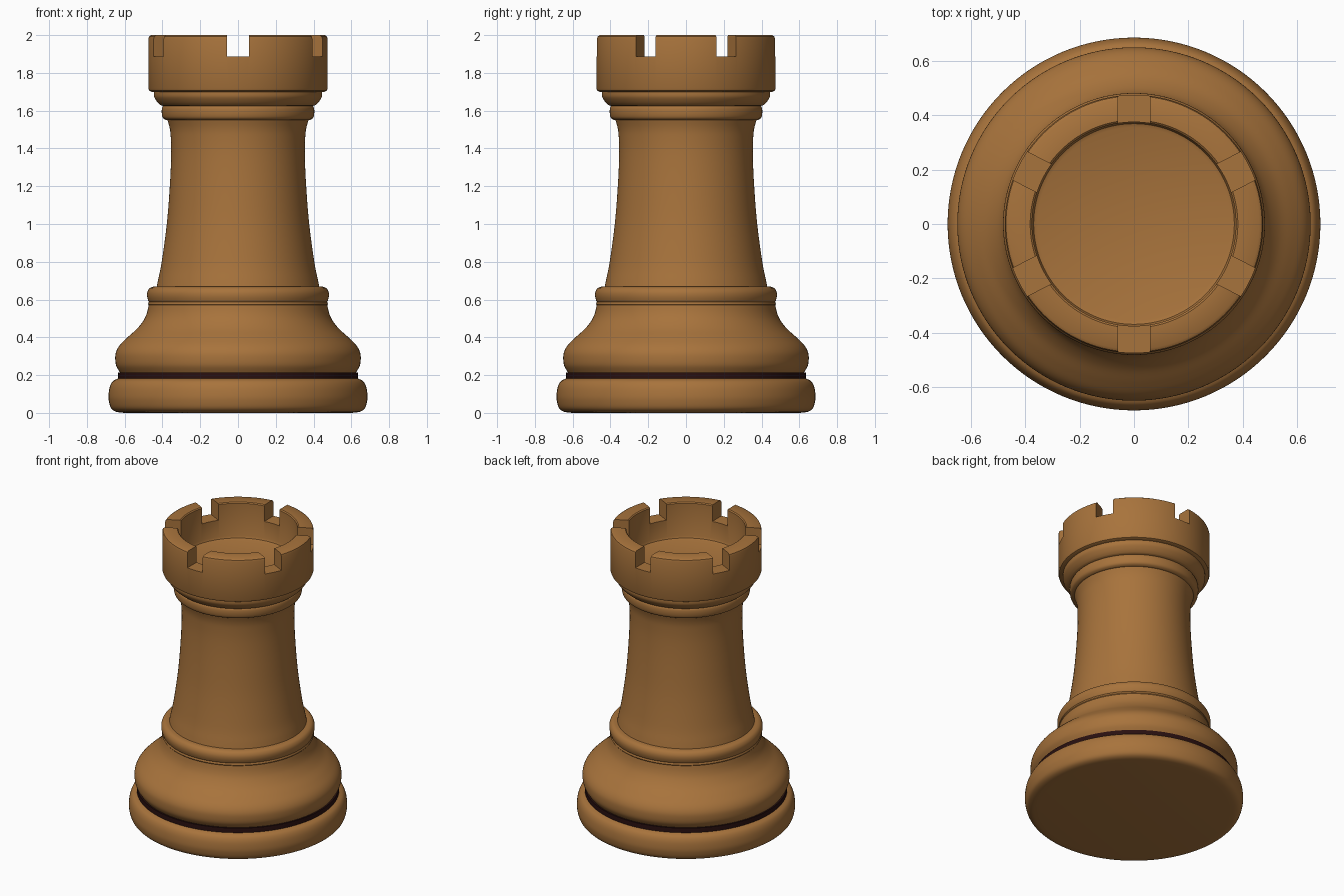
import bpy, bmesh, math
from mathutils import Matrix

if "Cube" in bpy.data.objects:
    bpy.data.objects.remove(bpy.data.objects["Cube"])

SEG = 128


def material(name, rgb):
    m = bpy.data.materials.new(name)
    m.diffuse_color = (*rgb, 1)
    m.use_nodes = True
    m.node_tree.nodes["Principled BSDF"].inputs["Base Color"].default_value = m.diffuse_color
    return m


wood = material("warm_wood", (0.39, 0.172, 0.045))
dark = material("dark_band", (0.022, 0.005, 0.005))


def smooth_curve(pts, n=5):
    """Catmull-Rom curve through the profile points."""
    p = [pts[0]] + pts + [pts[-1]]
    out = []
    for i in range(1, len(p) - 2):
        for k in range(n):
            t = k / n
            out.append(tuple(
                0.5 * (2 * b + (c - a) * t + (2 * a - 5 * b + 4 * c - d) * t * t
                       + (3 * b - a - 3 * c + d) * t ** 3)
                for a, b, c, d in zip(p[i - 1], p[i], p[i + 1], p[i + 2])))
    return out + [pts[-1]]


def finish(obj, mat):
    obj.data.materials.clear()
    obj.data.materials.append(mat)
    bpy.ops.object.select_all(action='DESELECT')
    obj.select_set(True)
    bpy.context.view_layer.objects.active = obj
    bpy.ops.object.shade_smooth_by_angle(angle=math.radians(35))


def lathe(name, profile, mat):
    """Turn an (r, z) profile, listed bottom to top, around the z axis."""
    bm = bmesh.new()
    vs = [bm.verts.new((r, 0, z)) for r, z in profile]
    es = [bm.edges.new(e) for e in zip(vs, vs[1:])]
    bmesh.ops.spin(bm, geom=vs + es, cent=(0, 0, 0), axis=(0, 0, 1),
                   angle=2 * math.pi, steps=SEG, use_merge=True)
    bmesh.ops.remove_doubles(bm, verts=bm.verts, dist=1e-5)
    bmesh.ops.recalc_face_normals(bm, faces=bm.faces)
    # make an open band face outward as well
    f = max(bm.faces, key=lambda f: f.calc_center_median().xy.length)
    if f.normal.xy.dot(f.calc_center_median().xy) < 0:
        bmesh.ops.reverse_faces(bm, faces=bm.faces)
    me = bpy.data.meshes.new(name)
    bm.to_mesh(me)
    bm.free()
    obj = bpy.data.objects.new(name, me)
    bpy.context.collection.objects.link(obj)
    finish(obj, mat)
    return obj


# Foot disc with rounded rim
lathe("base_foot", [(0, 0)] + smooth_curve([
    (0.60, 0), (0.645, 0.006), (0.672, 0.025), (0.684, 0.065), (0.685, 0.10),
    (0.678, 0.14), (0.662, 0.168), (0.635, 0.182)]) + [(0, 0.182)], wood)

# Dark inlaid band
lathe("base_band", [(0.60, 0.18), (0.635, 0.18), (0.635, 0.214), (0.60, 0.214)], dark)

# Bulging lower body
lathe("lower_body", [(0.58, 0.214)] + smooth_curve([
    (0.625, 0.214), (0.645, 0.25), (0.65, 0.29), (0.645, 0.325), (0.625, 0.36),
    (0.585, 0.40), (0.535, 0.445), (0.50, 0.49), (0.482, 0.53), (0.472, 0.575)]), wood)

# Double ring above the body
lathe("lower_ring", [(0.44, 0.566)] + smooth_curve([
    (0.468, 0.566), (0.476, 0.575), (0.472, 0.588)], 3) + smooth_curve([
    (0.474, 0.59), (0.481, 0.615), (0.480, 0.64), (0.468, 0.66), (0.45, 0.668)], 3)
    + [(0.42, 0.668)], wood)

# Tapered shaft
lathe("shaft", smooth_curve([
    (0.434, 0.65), (0.424, 0.70), (0.404, 0.80), (0.377, 1.0), (0.361, 1.2),
    (0.354, 1.36), (0.356, 1.46), (0.362, 1.51), (0.375, 1.555)]), wood)

# Stepped collar under the head
lathe("collar", [(0.36, 1.55)] + smooth_curve([
    (0.38, 1.55), (0.398, 1.562), (0.404, 1.59), (0.402, 1.615), (0.395, 1.625)], 3)
    + smooth_curve([(0.408, 1.628), (0.425, 1.643), (0.443, 1.67), (0.446, 1.69),
                    (0.445, 1.705)], 3), wood)

# Crown: hollow cup
crown = lathe("crown", [
    (0, 1.70), (0.458, 1.70), (0.470, 1.706), (0.475, 1.718), (0.475, 1.98),
    (0.471, 1.993), (0.460, 2.0), (0.382, 2.0), (0.375, 1.994), (0.375, 1.77),
    (0.369, 1.756), (0.355, 1.75), (0, 1.75)], wood)

# Six notches cut through the rim
bm = bmesh.new()
for a in (27, 90, 153, 207, 270, 333):
    bmesh.ops.create_cube(bm, size=1, matrix=(
        Matrix.Rotation(math.radians(a), 4, 'Z')
        @ Matrix.Translation((0.45, 0, 1.986))
        @ Matrix.Diagonal((0.30, 0.116, 0.20, 1))))
me = bpy.data.meshes.new("notch_cutter")
bm.to_mesh(me)
bm.free()
cutter = bpy.data.objects.new("notch_cutter", me)
bpy.context.collection.objects.link(cutter)
cutter.hide_render = True

mod = crown.modifiers.new("notches", 'BOOLEAN')
mod.operation = 'DIFFERENCE'
mod.solver = 'EXACT'
mod.object = cutter
bpy.context.view_layer.objects.active = crown
bpy.ops.object.modifier_apply(modifier=mod.name)
bpy.data.objects.remove(cutter)
finish(crown, wood)
